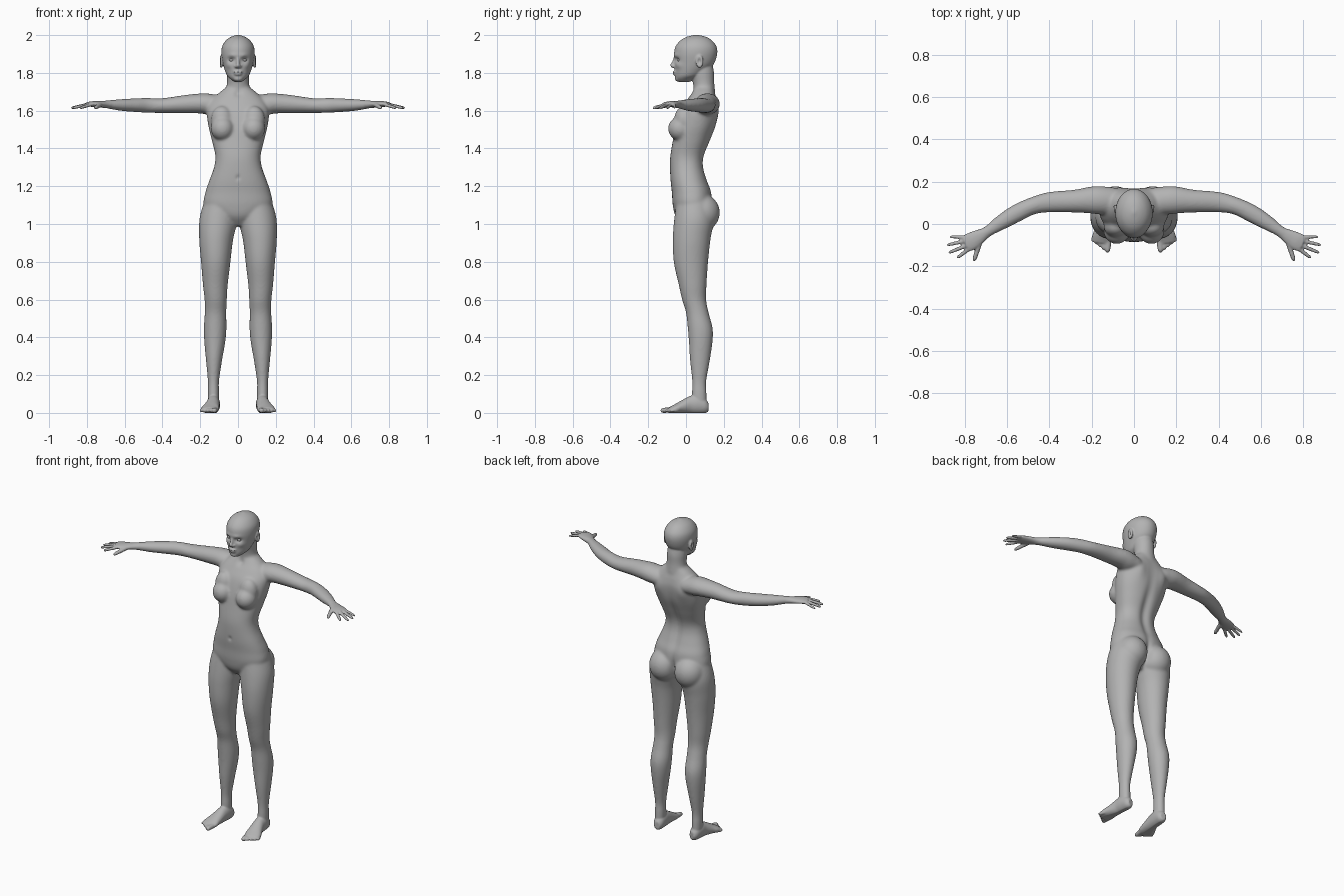
import bpy, bmesh, math
from mathutils import Vector

cube = bpy.data.objects.get("Cube")
if cube:
    bpy.data.objects.remove(cube, do_unlink=True)

ALONG_Y, ALONG_Z = Vector((0, 1, 0)), Vector((0, 0, 1))

skin = bpy.data.materials.new("plain_grey")
skin.use_nodes = True
grey = (0.45, 0.45, 0.45, 1)
skin.diffuse_color = grey
skin.node_tree.nodes["Principled BSDF"].inputs["Base Color"].default_value = grey


def finish(name, bm, mirror):
    """Turn a bmesh into an object, optionally mirrored across x."""
    bmesh.ops.recalc_face_normals(bm, faces=bm.faces[:])
    mesh = bpy.data.meshes.new(name)
    bm.to_mesh(mesh)
    bm.free()
    obj = bpy.data.objects.new(name, mesh)
    bpy.context.collection.objects.link(obj)
    if mirror:
        modifier = obj.modifiers.new("mirror", 'MIRROR')
        modifier.use_mirror_merge = False
    return obj


def spline(points, steps):
    """Smooth curve through points of any dimension."""
    points = [Vector(p) for p in points]
    last = len(points) - 1
    result = []
    for i in range(last):
        a, b, c, d = (points[min(max(k, 0), last)] for k in (i - 1, i, i + 1, i + 2))
        for s in range(steps):
            t = s / steps
            result.append(b + (c - a) * (t / 2) + (a * 2 - b * 5 + c * 4 - d) * (t * t / 2)
                          + (b * 3 - a - c * 3 + d) * (t ** 3 / 2))
    return result + [points[last]]


def loft(name, rings, hint, mirror=False, square=1.0, steps=6, sides=36):
    """Skin oval rings (x, y, z, half width, half depth); depth runs along hint."""
    dense = spline(rings, steps)
    bm = bmesh.new()
    loops = []
    for i, ring in enumerate(dense):
        before, after = dense[max(i - 1, 0)], dense[min(i + 1, len(dense) - 1)]
        side = hint.cross(Vector(after[:3]) - Vector(before[:3])).normalized()
        wide, deep = max(ring[3], 0.001), max(ring[4], 0.001)
        loop = []
        for k in range(sides):
            angle = math.tau * k / sides
            c, s = math.cos(angle), math.sin(angle)
            c = math.copysign(abs(c) ** square, c)
            s = math.copysign(abs(s) ** square, s)
            loop.append(bm.verts.new(Vector(ring[:3]) + side * (wide * c) + hint * (deep * s)))
        loops.append(loop)
    for low, high in zip(loops, loops[1:]):
        for k in range(sides):
            n = (k + 1) % sides
            bm.faces.new((low[k], low[n], high[n], high[k]))
    bm.faces.new(loops[0])
    bm.faces.new(loops[-1])
    return finish(name, bm, mirror)


def ball(name, centre, radii, mirror=False):
    bm = bmesh.new()
    bmesh.ops.create_uvsphere(bm, u_segments=32, v_segments=20, radius=1)
    for v in bm.verts:
        v.co = Vector(centre) + Vector(a * r for a, r in zip(v.co, radii))
    return finish(name, bm, mirror)


def digit(name, root, tip, radius):
    """Tapered finger or toe with a rounded end."""
    root, tip = Vector(root), Vector(tip)
    profile = ((0, 1), (0.4, 0.95), (0.8, 0.85), (0.95, 0.6), (1, 0.2))
    rings = [(*root.lerp(tip, t), radius * s, radius * s) for t, s in profile]
    return loft(name, rings, ALONG_Z, mirror=True, steps=4, sides=16)


def push(obj, centre, radii, offset, both=False):
    """Soft sculpting stroke, optionally on both sides."""
    for sign in ((1, -1) if both else (1,)):
        for v in obj.data.vertices:
            x = v.co.x * sign
            d = sum(((a - c) / r) ** 2 for a, c, r in zip((x, v.co.y, v.co.z), centre, radii))
            if d < 9:
                move = Vector(offset) * math.exp(-d)
                move.x *= sign
                v.co += move


def bake(obj):
    bpy.context.view_layer.update()
    graph = bpy.context.evaluated_depsgraph_get()
    return bpy.data.meshes.new_from_object(obj.evaluated_get(graph))


def fuse(name, parts, voxel, rounds):
    """Melt parts into one continuous skin."""
    bm = bmesh.new()
    for part in parts:
        bm.from_mesh(bake(part))
        bpy.data.objects.remove(part, do_unlink=True)
    obj = finish(name, bm, False)
    remesh = obj.modifiers.new("remesh", 'REMESH')
    remesh.mode = 'VOXEL'
    remesh.voxel_size = voxel
    relax = obj.modifiers.new("relax", 'SMOOTH')
    relax.factor, relax.iterations = 0.5, rounds
    mesh = bake(obj)
    obj.modifiers.clear()
    obj.data = mesh
    return obj


# Trunk, neck and limbs
torso = loft("torso", [
    (0, .03, .99, .04, .045), (0, .03, 1.04, .12, .085), (0, .033, 1.1, .18, .103),
    (0, .03, 1.17, .172, .105), (0, .016, 1.23, .152, .098), (0, .005, 1.3, .127, .09),
    (0, .008, 1.36, .12, .091), (0, .03, 1.44, .138, .1), (0, .052, 1.52, .157, .107),
    (0, .07, 1.6, .165, .1), (0, .082, 1.65, .145, .082), (0, .09, 1.69, .105, .063),
    (0, .095, 1.72, .068, .052)], ALONG_Y, square=0.88)
neck = loft("neck", [
    (0, .1, 1.64, .085, .06), (0, .098, 1.7, .067, .057), (0, .093, 1.75, .058, .057),
    (0, .086, 1.8, .059, .063), (0, .08, 1.85, .055, .06)], ALONG_Y)
leg = loft("leg", [
    (.09, .04, 1.12, .085, .09), (.105, .042, 1.02, .099, .105), (.116, .03, .92, .09, .1),
    (.118, .026, .8, .078, .091), (.12, .035, .68, .066, .074), (.118, .043, .6, .059, .064),
    (.119, .06, .53, .057, .06), (.121, .075, .45, .06, .066), (.123, .078, .38, .056, .063),
    (.127, .074, .28, .043, .053), (.13, .07, .17, .03, .038), (.13, .07, .11, .03, .039),
    (.13, .07, .05, .029, .04)], ALONG_Y, mirror=True)
arm = loft("arm", [
    (.07, .1, 1.63, .055, .045), (.15, .111, 1.634, .066, .056), (.2, .113, 1.638, .064, .053),
    (.28, .108, 1.635, .054, .048), (.4, .103, 1.627, .048, .039), (.48, .085, 1.628, .041, .039),
    (.55, .053, 1.629, .042, .036), (.62, .012, 1.63, .037, .031), (.69, -.034, 1.633, .026, .022),
    (.72, -.053, 1.633, .026, .019)], ALONG_Z, mirror=True)
breast = ball("breast", (.082, -.03, 1.505), (.062, .065, .064), True)
breast_slope = ball("breast_slope", (.085, -.012, 1.55), (.058, .05, .075), True)
buttock = ball("buttock", (.088, .085, 1.06), (.092, .094, .098), True)
core = fuse("trunk", [torso, neck, leg, arm, breast, breast_slope, buttock], 0.007, 9)

# Spine furrow, shoulder blades, navel and collar hollow
push(core, (0, .12, 1.36), (.028, .08, .2), (0, -.016, 0))
push(core, (0, .17, 1.06), (.014, .08, .07), (0, -.022, 0))
push(core, (.09, .16, 1.59), (.04, .05, .06), (0, .012, 0), True)
push(core, (0, -.085, 1.245), (.009, .03, .012), (0, .008, 0))
push(core, (0, .025, 1.69), (.018, .03, .018), (0, .01, 0))

# Head
head = loft("head", [
    (0, -.01, 1.752, .02, .03), (0, -.005, 1.768, .04, .05), (0, .012, 1.785, .057, .07),
    (0, .027, 1.812, .069, .086), (0, .044, 1.85, .08, .105), (0, .051, 1.9, .088, .114),
    (0, .053, 1.94, .084, .108), (0, .054, 1.972, .064, .083), (0, .055, 1.991, .037, .05),
    (0, .055, 2.002, .004, .005)], ALONG_Y, steps=8, sides=64)
push(head, (.034, -.05, 1.869), (.018, .03, .012), (0, .016, 0), True)
push(head, (.03, -.055, 1.893), (.024, .03, .01), (0, -.005, 0), True)
push(head, (.046, -.035, 1.84), (.018, .03, .016), (.003, -.005, 0), True)
nose = loft("nose", [
    (0, -.056, 1.884, .007, .008), (0, -.063, 1.86, .008, .01), (0, -.072, 1.842, .011, .012),
    (0, -.068, 1.83, .013, .009), (0, -.06, 1.825, .01, .006)], ALONG_Y)
nostril = ball("nostril", (.012, -.06, 1.834), (.008, .011, .007), True)
upper_lip = ball("upper_lip", (0, -.056, 1.806), (.026, .015, .006), False)
lower_lip = ball("lower_lip", (0, -.055, 1.793), (.022, .015, .006), False)
chin = ball("chin", (0, -.04, 1.77), (.025, .019, .016), False)
ear = ball("ear", (.09, .072, 1.86), (.011, .02, .034), True)
push(ear, (.102, .07, 1.861), (.02, .01, .017), (-.016, 0, 0))
parts = [core, head, nose, nostril, upper_lip, lower_lip, chin, ear]

# Hands: palm, four spread fingers and thumb
parts.append(loft("palm", [
    (.68, -.028, 1.633, .026, .021), (.705, -.044, 1.633, .027, .019),
    (.737, -.063, 1.634, .036, .017), (.77, -.082, 1.635, .042, .015),
    (.797, -.094, 1.634, .04, .011)], ALONG_Z, mirror=True))
fingers = {
    "little_finger": ((.802, -.062), (.872, -.061), .0085),
    "ring_finger": ((.797, -.08), (.886, -.1), .0095),
    "middle_finger": ((.788, -.1), (.877, -.137), .0098),
    "index_finger": ((.774, -.114), (.838, -.162), .0098),
    "thumb": ((.725, -.078), (.757, -.176), .0125)}
for name, (root, tip, radius) in fingers.items():
    parts.append(digit(name, (*root, 1.633), (*tip, 1.614), radius))

# Feet: instep and a fan of five toes
parts.append(loft("foot", [
    (.123, .118, .03, .018, .024), (.126, .098, .038, .03, .04), (.129, .06, .046, .034, .05),
    (.132, .02, .043, .035, .046), (.14, -.025, .031, .042, .034), (.148, -.06, .021, .049, .024),
    (.152, -.09, .014, .043, .015)], ALONG_Z, mirror=True))
for i in range(5):
    t = i / 4
    parts.append(digit("toe", (.121 + .062 * t, -.07 + .025 * t, .017 - .003 * t),
                       (.126 + .073 * t, -.135 + .052 * t, .012), .0155 - .006 * t ** .5))

body = fuse("body", parts, 0.005, 3)
for v in body.data.vertices:
    v.co.z = max(v.co.z, 0)

# Eyeballs sit in the sockets
eyes = ball("eyes", (.033, -.034, 1.868), (.014, .013, .009), True)
for obj in (body, eyes):
    obj.data.materials.clear()
    obj.data.materials.append(skin)
    obj.data.shade_smooth()
